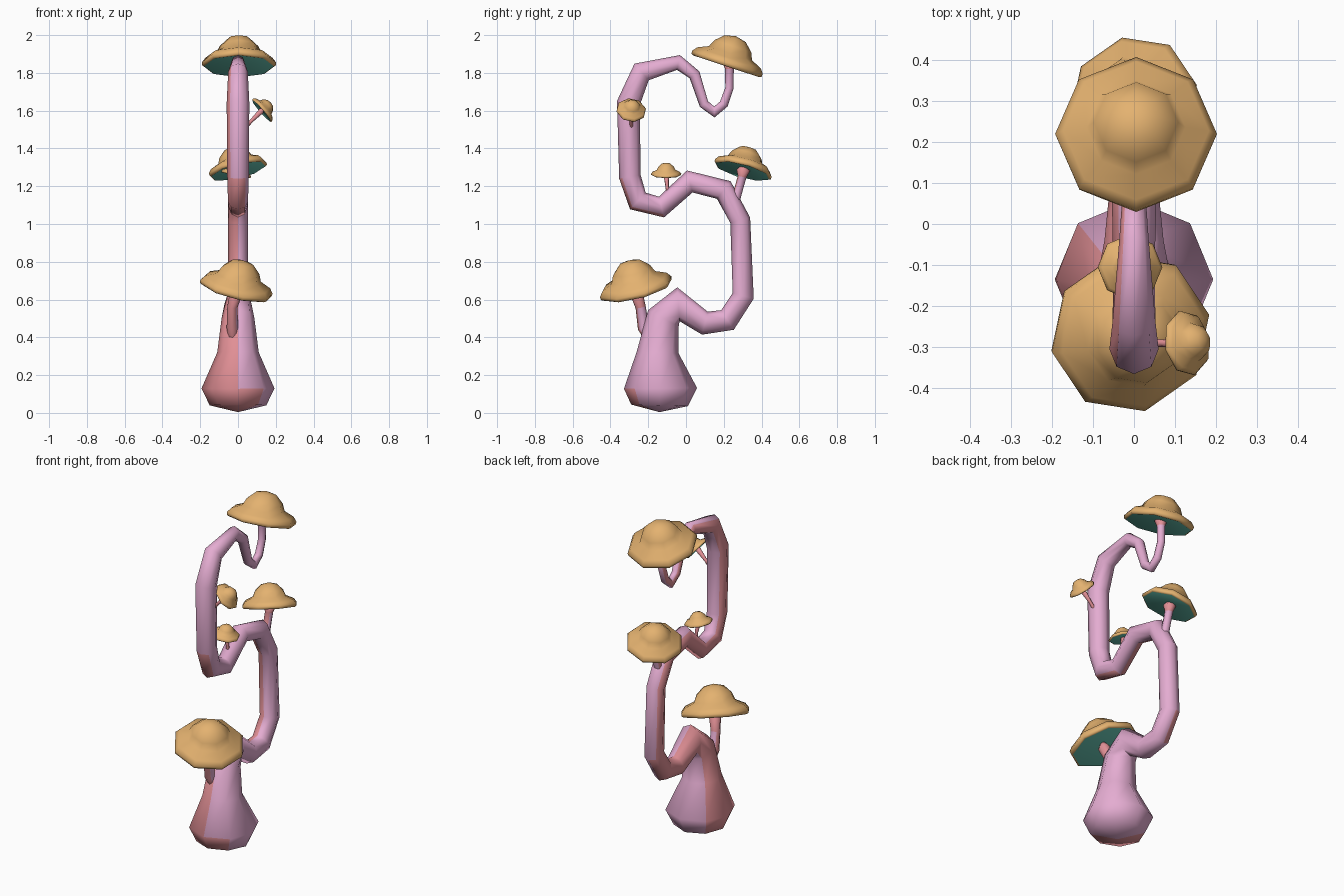
import bpy, bmesh, math
from mathutils import Vector, Quaternion

if "Cube" in bpy.data.objects:
    bpy.data.objects.remove(bpy.data.objects["Cube"])

SIDES = 8


def srgb(name, r, g, b):
    def lin(c):
        c /= 255
        return c / 12.92 if c < 0.04 else ((c + 0.055) / 1.055) ** 2.4
    m = bpy.data.materials.new(name)
    m.diffuse_color = (lin(r), lin(g), lin(b), 1)
    m.use_nodes = True
    m.node_tree.nodes["Principled BSDF"].inputs["Base Color"].default_value = m.diffuse_color
    return m


LILAC = srgb("lilac_stalk", 228, 172, 209)
ROSE = srgb("rose_stalk", 226, 144, 150)
GOLD = srgb("golden_cap", 228, 178, 112)
TEAL = srgb("teal_gills", 105, 198, 180)


def finish(bm, name, mats, angle):
    bmesh.ops.recalc_face_normals(bm, faces=bm.faces)
    me = bpy.data.meshes.new(name)
    bm.to_mesh(me)
    bm.free()
    for m in mats:
        me.materials.append(m)
    ob = bpy.data.objects.new(name, me)
    bpy.context.collection.objects.link(ob)
    bpy.ops.object.select_all(action='DESELECT')
    ob.select_set(True)
    bpy.context.view_layer.objects.active = ob
    bpy.ops.object.shade_smooth_by_angle(angle=math.radians(angle))
    return ob


def skin(bm, rings, rule):
    """Bridge rings of verts, rule(band, side) gives the material."""
    for i in range(len(rings) - 1):
        a, b = rings[i], rings[i + 1]
        for j in range(SIDES):
            k = (j + 1) % SIDES
            if len(a) == 1:
                vs = (a[0], b[k], b[j])
            elif len(b) == 1:
                vs = (a[j], a[k], b[0])
            else:
                vs = (a[j], a[k], b[k], b[j])
            bm.faces.new(vs).material_index = rule(i, j)


def tube(name, path, rule):
    """Mitred tube along (x, y, z, radius) points; radius 0 closes an end."""
    bm = bmesh.new()
    pts = [Vector(p[:3]) for p in path]
    rings = []
    for i, p in enumerate(pts):
        r = path[i][3]
        if r == 0:
            rings.append([bm.verts.new(p)])
            continue
        d0 = (p - pts[max(i - 1, 0)]).normalized()
        d1 = (pts[min(i + 1, len(pts) - 1)] - p).normalized()
        t = (d0 + d1).normalized()
        u = (Vector((1, 0, 0)) - t * t.x).normalized()
        v = t.cross(u)
        mitre = 1 / max(t.dot(d1 if d1.length else d0), 0.8)
        rings.append([bm.verts.new(p + r * (u * math.cos(a) + v * mitre * math.sin(a)))
                      for a in (j * math.tau / SIDES for j in range(SIDES))])
    skin(bm, rings, rule)
    return finish(bm, name, [LILAC, ROSE], 75)


# winding main stalk, (y, z, radius) in the side plane
stalk = [(-.14, .004, 0), (-.14, .04, .15), (-.135, .13, .193), (-.15, .32, .11),
         (-.12, .50, .087), (-.04, .575, .072), (.10, .475, .058), (.22, .492, .056),
         (.303, .62, .055), (.287, 1.02, .053), (.20, 1.18, .054), (.02, 1.225, .053),
         (-.13, 1.09, .05), (-.255, 1.122, .053), (-.297, 1.25, .057),
         (-.305, 1.64, .06), (-.235, 1.805, .052), (-.04, 1.855, .036),
         (.045, 1.79, .03), (.095, 1.635, .025), (.15, 1.593, .023),
         (.20, 1.635, .023), (.23, 1.72, .022), (.23, 1.82, .023),
         (.23, 1.855, .036), (.23, 1.89, 0)]


def stalk_colour(band, side):
    # rose on the left/front of the stalk, less of it on the upper loop
    if band >= 23:
        return 1
    if band < 2:
        return int(side in (3, 4, 5, 6))
    if band == 7:
        return int(side in (2, 3, 4, 5))
    if band in (12, 13):
        return int(side in (3, 4, 5, 6))
    if band >= 14:
        return int(side in (3, 4))
    return int(side in (3, 4, 5))


tube("main_stalk", [(0, y, z, r) for y, z, r in stalk], stalk_colour)

# cap profile for unit rim radius 0.2: (radius, height) from gills to apex
PROFILE = [(0, .012), (.188, -.014), (.198, -.008), (.2, .008), (.18, .034),
           (.122, .06), (.104, .10), (.06, .142), (0, .156)]


def cap(name, centre, axis, scale, spin=0):
    bm = bmesh.new()
    q = Vector((0, 0, 1)).rotation_difference(Vector(axis)) @ Quaternion((0, 0, 1), math.radians(spin))
    c = Vector(centre)
    rings = []
    for r, h in PROFILE:
        n = 1 if r == 0 else SIDES
        rings.append([bm.verts.new(c + q @ Vector((r * math.cos(j * math.tau / SIDES),
                                                   r * math.sin(j * math.tau / SIDES), h)) * scale)
                      for j in range(n)])
    skin(bm, rings, lambda band, side: int(band == 0))
    finish(bm, name, [GOLD, TEAL], 66)


cap("top_cap", (.005, .217, 1.848), (0, .33, 1), .985)
cap("lower_cap", (-.01, -.265, .66), (.25, -.25, 1), 1, 12)
cap("middle_cap", (0, .302, 1.29), (-.25, .27, 1), .8, 12)
cap("small_cap", (-.01, -.105, 1.263), (.2, 0, 1), .4)
cap("side_cap", (.128, -.29, 1.602), (.75, .12, .65), .4, 15)

# side stems, flaring where they meet their caps
stems = {
    "lower_stem": [(-.025, -.18, .36, .02), (-.03, -.225, .45, .03),
                   (-.03, -.24, .56, .027), (-.008, -.265, .64, .034), (0, -.275, .69, 0)],
    "middle_stem": [(0, .25, 1.09, .026), (0, .28, 1.19, .023),
                    (0, .297, 1.25, .023), (0, .303, 1.285, .036), (0, .305, 1.32, 0)],
    "small_stem": [(0, -.09, 1.12, .011), (0, -.10, 1.2, .009),
                   (-.01, -.105, 1.26, .014), (-.01, -.105, 1.28, 0)],
    "side_stem": [(.03, -.29, 1.50, .011), (.07, -.29, 1.545, .009),
                  (.125, -.29, 1.60, .015), (.137, -.29, 1.61, 0)],
}
for name, path in stems.items():
    thin = name in ("small_stem", "side_stem")
    top = len(path) - 3
    tube(name, path, lambda band, side: int(thin or band >= top or side in (3, 4, 5, 6)))
